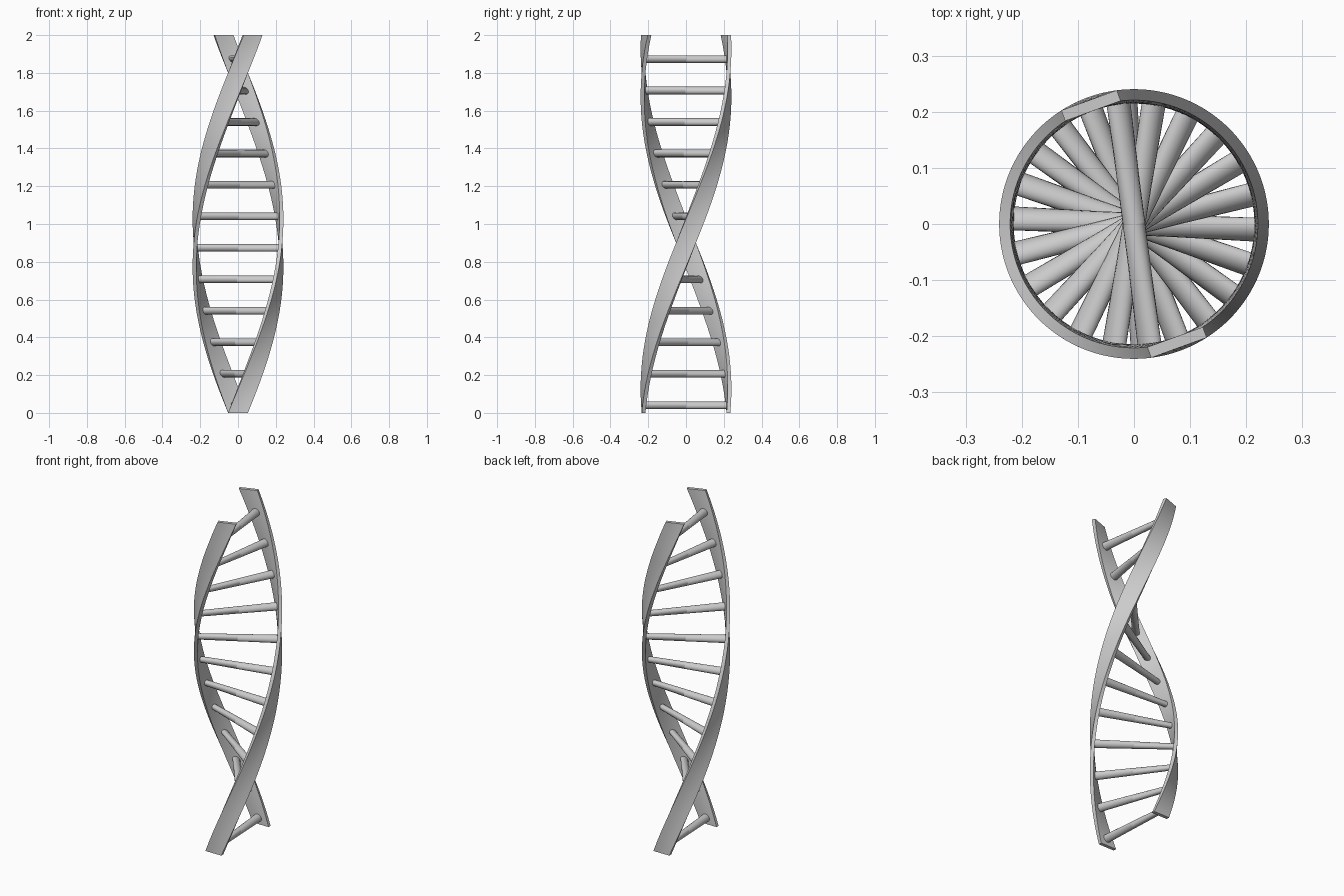
import bpy, bmesh, math
from mathutils import Matrix, Vector

if "Cube" in bpy.data.objects:
    bpy.data.objects.remove(bpy.data.objects["Cube"])

HEIGHT = 2.0
TWIST = math.radians(100)      # turn per unit of height
OUTER, INNER, WIDTH = 0.2345, 0.2145, 0.105
RUNGS, RUNG_R = 12, 0.02


def finish(name, bm):
    # twist the straight ladder part around z, then make an object
    for v in bm.verts:
        v.co = Matrix.Rotation(TWIST * v.co.z, 3, 'Z') @ v.co
    bmesh.ops.recalc_face_normals(bm, faces=bm.faces)
    me = bpy.data.meshes.new(name)
    bm.to_mesh(me)
    bm.free()
    ob = bpy.data.objects.new(name, me)
    bpy.context.collection.objects.link(ob)
    bpy.ops.object.select_all(action='DESELECT')
    ob.select_set(True)
    bpy.context.view_layer.objects.active = ob
    bpy.ops.object.shade_smooth_by_angle(angle=math.radians(35))
    return ob


def strand(name, side):
    # flat upright bar, sliced along its height so it can twist
    bm = bmesh.new()
    w = WIDTH / 2
    xs = [-w, -w / 2, 0, w / 2, w]
    outline = [(x, side * OUTER) for x in xs] + [(x, side * INNER) for x in reversed(xs)]
    steps = 80
    rings = [[bm.verts.new((x, y, HEIGHT * i / steps)) for x, y in outline]
             for i in range(steps + 1)]
    n = len(outline)
    for a, b in zip(rings, rings[1:]):
        for k in range(n):
            bm.faces.new((a[k], a[(k + 1) % n], b[(k + 1) % n], b[k]))
    bm.faces.new(rings[0])
    bm.faces.new(rings[-1])
    finish(name, bm)


def half_rung(name, side, z):
    # one base of a pair, from the axis out to the strand
    bm = bmesh.new()
    length = INNER + 0.002
    place = Matrix.Translation(Vector((0, side * length / 2, z))) @ Matrix.Rotation(math.pi / 2, 4, 'X')
    bmesh.ops.create_cone(bm, cap_ends=True, segments=24, radius1=RUNG_R,
                          radius2=RUNG_R, depth=length, matrix=place)
    finish(name, bm)


# the two strands and the paired rungs between them
for label, side in (("front", -1), ("back", 1)):
    strand(f"{label}_strand", side)
    for i in range(RUNGS):
        half_rung(f"{label}_rung_{i + 1}", side, 0.04 + i * HEIGHT / RUNGS)
